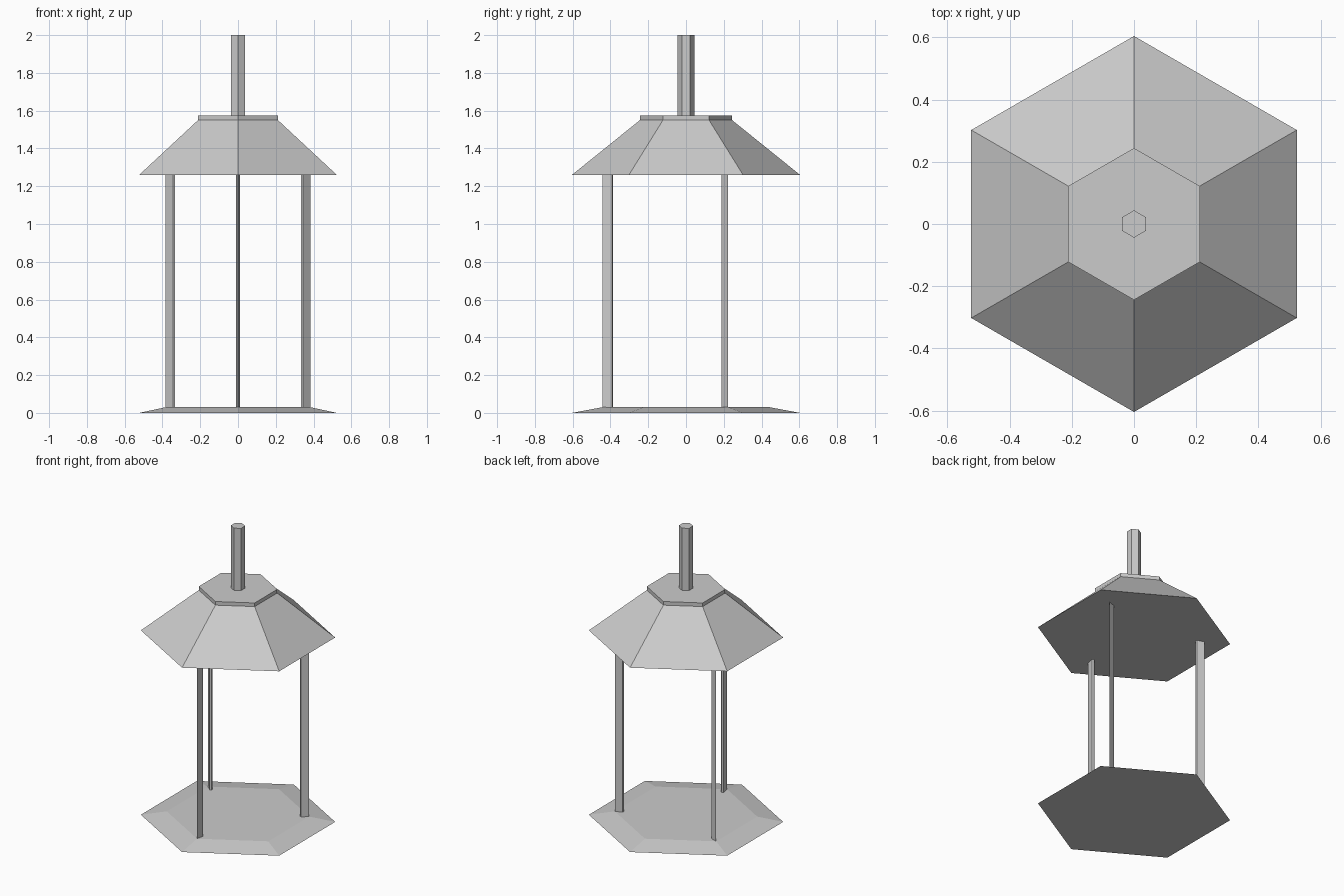
import bpy
import math

if "Cube" in bpy.data.objects:
    bpy.data.objects.remove(bpy.data.objects["Cube"])


def make_mesh(name, rings):
    """Closed solid lofted through equal-length rings, listed bottom to top."""
    n = len(rings[0])
    verts = [p for ring in rings for p in ring]
    faces = [tuple(reversed(range(n))), tuple(range(len(verts) - n, len(verts)))]
    for k in range(len(rings) - 1):
        for i in range(n):
            j = (i + 1) % n
            faces.append((k * n + i, k * n + j, (k + 1) * n + j, (k + 1) * n + i))
    mesh = bpy.data.meshes.new(name)
    mesh.from_pydata(verts, [], faces)
    obj = bpy.data.objects.new(name, mesh)
    bpy.context.collection.objects.link(obj)
    return obj


def hexagon(radius, z):
    """Six points with corners on the +y and -y axis."""
    angles = [math.radians(90 + 60 * i) for i in range(6)]
    return [(radius * math.cos(a), radius * math.sin(a), z) for a in angles]


# Bevelled base plate
make_mesh("base", [hexagon(0.604, 0), hexagon(0.443, 0.03)])

# Sloped roof with a thin upright rim at its flat top
make_mesh("roof", [hexagon(0.604, 1.26), hexagon(0.244, 1.55), hexagon(0.244, 1.575)])

# Hanging stem
make_mesh("stem", [hexagon(0.044, 1.575), hexagon(0.044, 2.0)])

# Three slim kite-section posts on alternate corners, pointing outwards
kite = [(0.443, 0), (0.393, 0.01), (0.386, 0), (0.393, -0.01)]
for label, degrees in (("front", -90), ("right", 30), ("left", 150)):
    c, s = math.cos(math.radians(degrees)), math.sin(math.radians(degrees))
    make_mesh(label + "_post",
              [[(r * c - t * s, r * s + t * c, z) for r, t in kite]
               for z in (0.03, 1.26)])
